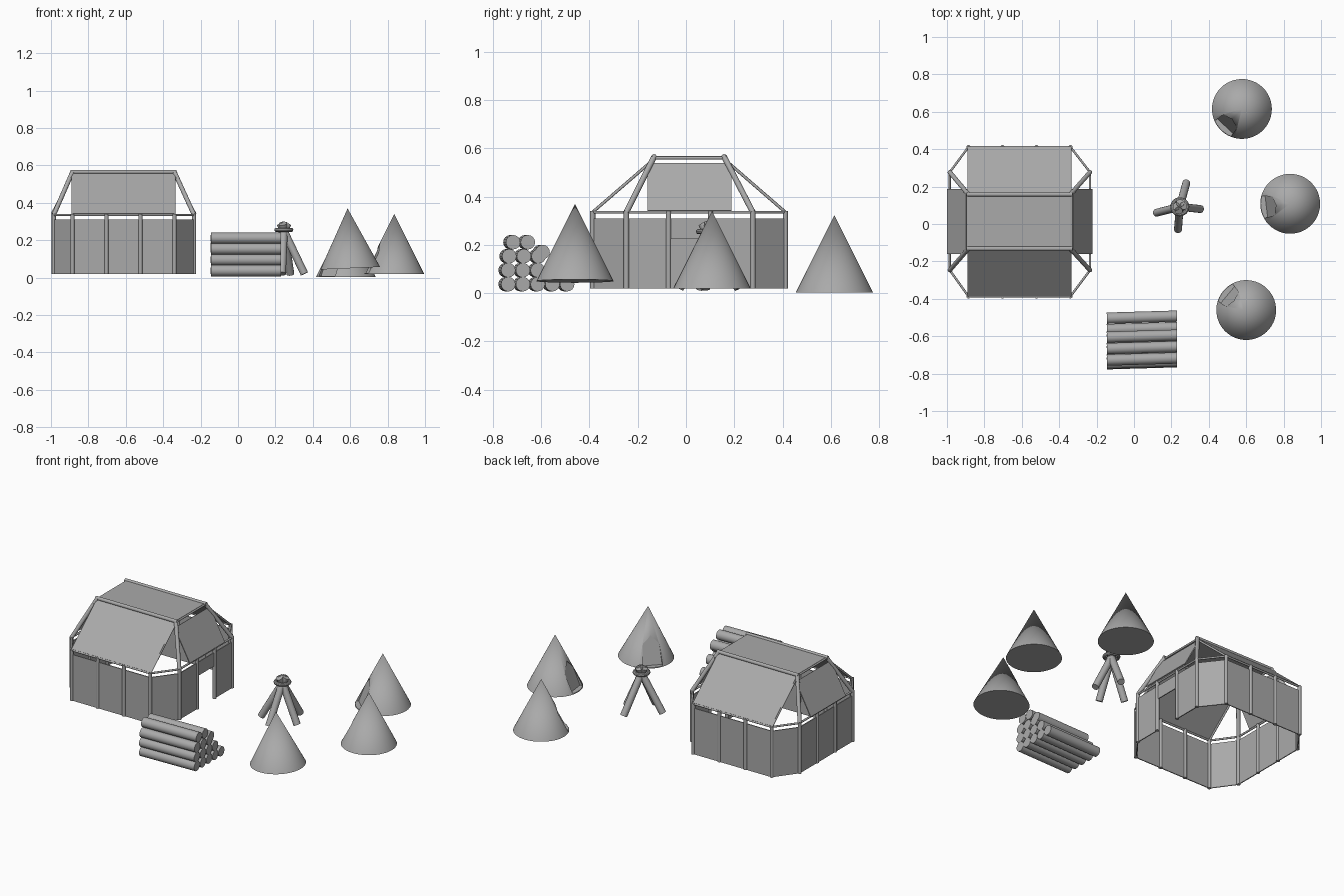
import bpy, bmesh, math
from mathutils import Vector, Matrix

cube = bpy.data.objects.get("Cube")
if cube:
    bpy.data.objects.remove(cube)

GREY = (0.4, 0.4, 0.4, 1)
mat = bpy.data.materials.new("plain_grey")
mat.use_nodes = True
mat.diffuse_color = GREY
mat.node_tree.nodes["Principled BSDF"].inputs["Base Color"].default_value = GREY


def finish(name, bm, smooth=False):
    bmesh.ops.recalc_face_normals(bm, faces=bm.faces)
    me = bpy.data.meshes.new(name)
    bm.to_mesh(me)
    bm.free()
    me.materials.append(mat)
    ob = bpy.data.objects.new(name, me)
    bpy.context.collection.objects.link(ob)
    bpy.ops.object.select_all(action='DESELECT')
    ob.select_set(True)
    bpy.context.view_layer.objects.active = ob
    if smooth:
        bpy.ops.object.shade_smooth_by_angle(angle=math.radians(40))
    return ob


def rod(name, a, b, r):
    """Round pole between two points."""
    a, b = Vector(a), Vector(b)
    d = b - a
    m = Matrix.Translation((a + b) / 2) @ d.to_track_quat('Z', 'Y').to_matrix().to_4x4()
    bm = bmesh.new()
    bmesh.ops.create_cone(bm, cap_ends=True, segments=16, radius1=r, radius2=r,
                          depth=d.length, matrix=m)
    return finish(name, bm, True)


def panel(name, points, thick=0.006):
    """Thin flat sheet through four corners."""
    bm = bmesh.new()
    bm.faces.new([bm.verts.new(p) for p in points])
    ob = finish(name, bm)
    mod = ob.modifiers.new("thickness", 'SOLIDIFY')
    mod.thickness = thick
    mod.offset = 0
    return ob


def wall(name, a, b, z0=0.02, z1=0.31):
    panel(name, [(*a, z0), (*b, z0), (*b, z1), (*a, z1)])


# Hall: post positions run round the chamfered outline
X0, X1, XA, XB = -0.985, -0.235, -0.885, -0.34
Y0, Y1, YA, YB = -0.387, 0.412, -0.247, 0.277
EAVE, RIDGE, RA, RB = 0.335, 0.565, -0.132, 0.158


def spread(a, b):
    return [a + (b - a) * i / 3 for i in range(4)]


posts = [(x, Y0) for x in spread(XA, XB)] + [(X1, y) for y in spread(YA, YB)]
posts += [(x, Y1) for x in spread(XB, XA)] + [(X0, y) for y in spread(YB, YA)]
DOOR = 5
for i, a in enumerate(posts):
    b = posts[(i + 1) % len(posts)]
    rod("hall_post", (*a, 0.02), (*a, 0.34), 0.011)
    rod("eave_rail", (*a, EAVE), (*b, EAVE), 0.006)
    if i == DOOR:
        wall("door_lintel", a, b, 0.225)
    else:
        wall("hall_wall", a, b)

# Roof frame
for y in (RA, RB):
    rod("ridge_beam", (XA - 0.01, y, RIDGE), (XB + 0.01, y, RIDGE), 0.011)
for x, xe in ((XA, X0), (XB, X1)):
    rod("ridge_tie", (x, RA, RIDGE - 0.005), (x, RB, RIDGE - 0.005), 0.006)
    for y, yh, ye in ((RA, YA, Y0), (RB, YB, Y1)):
        rod("hip_beam", (x, y, RIDGE), (xe, yh, EAVE), 0.012)
        rod("thin_rafter", (x, y, RIDGE - 0.01), (x, ye, EAVE), 0.006)

# Roof sheets
panel("roof_top", [(XA, RA, RIDGE), (XB, RA, RIDGE), (XB, RB, RIDGE), (XA, RB, RIDGE)])
for y, ye in ((RA, Y0), (RB, Y1)):
    panel("roof_slope", [(XA, y, 0.56), (XB, y, 0.56), (XB, ye, 0.34), (XA, ye, 0.34)])
for x, xe in ((XA - 0.01, -0.998), (XB + 0.01, -0.225)):
    panel("roof_end", [(x, -0.16, 0.537), (x, 0.188, 0.537),
                       (xe, 0.188, 0.342), (xe, -0.16, 0.342)])


# Conical tents, each with a recessed doorway facing the fire
def tent(x, y, z, heading, tilt=0):
    place = (Matrix.Translation((x, y, z)) @ Matrix.Rotation(tilt, 4, 'Y')
             @ Matrix.Rotation(heading, 4, 'Z'))
    bm = bmesh.new()
    bmesh.ops.create_cone(bm, cap_ends=True, segments=48, radius1=0.16, radius2=0,
                          depth=0.32, matrix=Matrix.Translation((0, 0, 0.16)))
    body = finish("tent", bm, True)
    bm = bmesh.new()
    outline = [(-0.06, 0.005), (0.06, 0.005), (0.05, 0.12), (0, 0.17), (-0.05, 0.12)]
    inner = [bm.verts.new((0.13 - 0.35 * h, w, h)) for w, h in outline]
    outer = [bm.verts.new((0.3, w, h)) for w, h in outline]
    bm.faces.new(inner)
    bm.faces.new(outer)
    for i in range(5):
        j = (i + 1) % 5
        bm.faces.new([inner[i], inner[j], outer[j], outer[i]])
    cutter = finish("doorway_cutter", bm)
    cutter.hide_render = True
    mod = body.modifiers.new("doorway", 'BOOLEAN')
    mod.operation = 'DIFFERENCE'
    mod.solver = 'EXACT'
    mod.object = cutter
    bpy.context.view_layer.objects.active = body
    bpy.ops.object.modifier_apply(modifier=mod.name)
    bpy.data.objects.remove(cutter)
    body.matrix_world = place


tent(0.60, -0.46, 0.05, math.radians(140), math.radians(-2.5))
tent(0.835, 0.108, 0.02, math.radians(187))
tent(0.577, 0.615, 0.003, math.radians(226))

# Log pile
YAW = math.radians(1.7)
for count, start, z in ((5, -0.742, 0.037), (4, -0.742, 0.095),
                        (3, -0.738, 0.153), (2, -0.722, 0.211), (1, -0.6, 0.17)):
    for i in range(count):
        y = start + i * 0.061
        dy = 0.1875 * math.tan(YAW)
        rod("log", (-0.145, y - dy, z), (0.23, y + dy, z), 0.03)

# Campfire poles lashed near the top
hub = Vector((0.245, 0.092, 0.25))
for foot in ((0.28, 0.22), (0.12, 0.06), (0.355, 0.08), (0.235, -0.03)):
    base = Vector((*foot, 0.02))
    rod("fire_pole", base, hub + (hub - base) * 0.17, 0.021)
bpy.ops.mesh.primitive_torus_add(location=(hub.x, hub.y, 0.255), major_radius=0.04,
                                 minor_radius=0.011, major_segments=24, minor_segments=10)
ring = bpy.context.object
ring.name = "pole_lashing"
ring.data.materials.append(mat)
bpy.ops.object.shade_smooth_by_angle()
